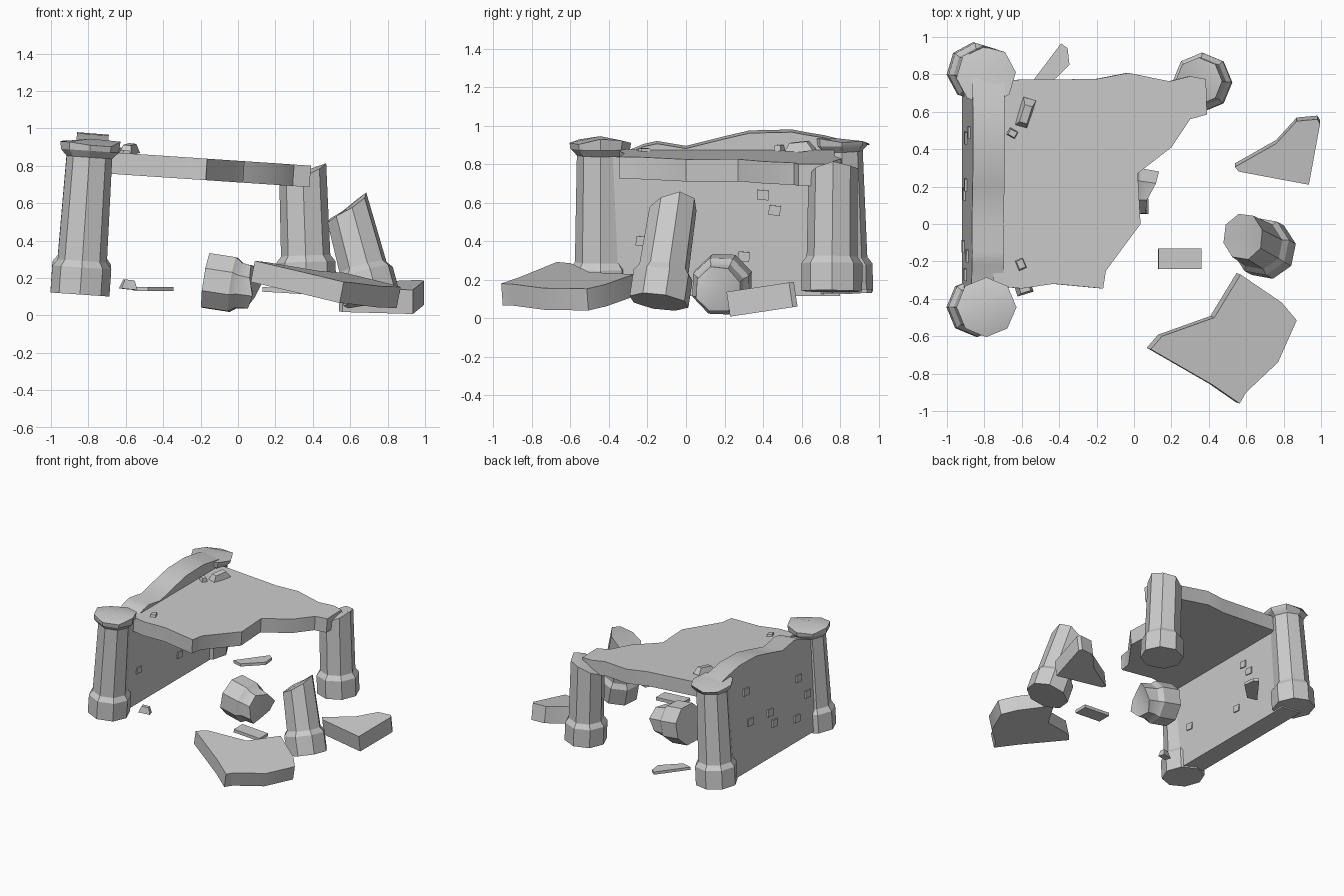
import bpy, bmesh
from math import cos, sin, pi
from mathutils import Vector, Matrix, Euler

if "Cube" in bpy.data.objects:
    bpy.data.objects.remove(bpy.data.objects["Cube"])


def finish(name, bm):
    bmesh.ops.recalc_face_normals(bm, faces=bm.faces)
    me = bpy.data.meshes.new(name)
    bm.to_mesh(me)
    bm.free()
    ob = bpy.data.objects.new(name, me)
    bpy.context.collection.objects.link(ob)
    return ob


def pillar(name, base, axis, rings, tops, rim, centre, turn=0.0):
    """Octagonal turned column with an uneven broken top."""
    bm = bmesh.new()
    rows = [[(r, h)] * 8 for r, h in rings] + [[(rim, t) for t in tops]]
    loops = [[bm.verts.new((r * cos(i * pi / 4 + turn), r * sin(i * pi / 4 + turn), h))
              for i, (r, h) in enumerate(row)] for row in rows]
    bm.faces.new(loops[0])
    for a, b in zip(loops, loops[1:]):
        for i in range(8):
            j = (i + 1) % 8
            bm.faces.new((a[i], a[j], b[j], b[i]))
    c = bm.verts.new((0, 0, centre))
    for i in range(8):
        bm.faces.new((loops[-1][i], loops[-1][(i + 1) % 8], c))
    rot = Vector((0, 0, 1)).rotation_difference(Vector(axis)).to_matrix().to_4x4()
    bm.transform(Matrix.Translation(base) @ rot)
    return finish(name, bm)


def slab(name, pts, plane, thick):
    """Outline lying on the plane z = a + b*x + c*y, thickened downwards."""
    a, b, c = plane
    down = Vector((b, c, -1)).normalized() * thick
    bm = bmesh.new()
    f = bm.faces.new([bm.verts.new((x, y, a + b * x + c * y)) for x, y in pts])
    ext = bmesh.ops.extrude_face_region(bm, geom=[f], use_keep_orig=True)
    bmesh.ops.translate(bm, vec=down, verts=[v for v in ext['geom'] if isinstance(v, bmesh.types.BMVert)])
    return finish(name, bm)


def chunk(name, loc, size, rot, taper=1.0):
    bm = bmesh.new()
    bmesh.ops.create_cube(bm, size=1)
    for v in bm.verts:
        k = taper if v.co.z > 0 else 1
        v.co = Vector((v.co.x * size[0] * k, v.co.y * size[1] * k, v.co.z * size[2]))
    bm.transform(Matrix.Translation(loc) @ Euler(rot).to_matrix().to_4x4())
    return finish(name, bm)


# Corner pillars
foot = [(.158, 0), (.158, .145), (.132, .18)]
full = foot + [(.122, .735), (.155, .77)]
pillar("front_left_pillar", (-.845, -.445, .112), (.069, 0, 1), full,
       [.83, .82, .80, .79, .81, .81, .80, .80], .16, .835)
pillar("back_left_pillar", (-.845, .815, .135), (.069, -.025, 1), full,
       [.79, .79, .76, .77, .79, .80, .81, .81], .16, .80, .1)
pillar("back_right_pillar", (.368, .757, .14), (-.035, .01, 1), foot,
       [.67, .65, .64, .60, .56, .56, .60, .64], .127, .63)

# Fallen pillars
pillar("leaning_pillar", (.715, -.14, .085), (-.27, .15, 1), foot,
       [.57, .56, .52, .49, .46, .47, .49, .53], .124, .51, .2)
pillar("fallen_pillar_base", (-.17, .195, .187), (.97, -.1, -.15), foot,
       [.23, .26, .29, .27, .23, .24, .27, .25], .124, .25, .25)

# Leaning side wall with ragged top
profile = [(-.44, .13), (.8, .13), (.8, .93), (.72, .95), (.63, .965), (.55, .98), (.33, .975),
           (.2, .945), (0, .895), (-.15, .92), (-.22, .905), (-.35, .85), (-.44, .85)]


def outer_x(z):
    return -.92 + .07 * (z - .13)


bm = bmesh.new()
f = bm.faces.new([bm.verts.new((outer_x(z), y, z)) for y, z in profile])
ext = bmesh.ops.extrude_face_region(bm, geom=[f], use_keep_orig=True)
bmesh.ops.translate(bm, vec=(.17, 0, -.014),
                    verts=[v for v in ext['geom'] if isinstance(v, bmesh.types.BMVert)])
finish("side_wall", bm)

# Bricks standing out of both wall faces
for y, z in [(.49, .75), (.46, .5), (.21, .48), (.16, .38), (-.12, .31), (-.17, .61), (-.27, .45)]:
    chunk("outer_brick", (outer_x(z) + .01, y, z), (.045, .065, .055), (.1, .07, 0))
for y, z in [(.46, .56), (.4, .64), (.3, .32), (-.23, .4)]:
    chunk("inner_brick", (outer_x(z) + .165, y, z), (.03, .06, .05), (-.1, .07, 0))

# Broken sloping roof
roof = [(-.75, .77), (-.2, .775), (-.03, .808), (.19, .763), (.3, .79), (.385, .775), (.39, .585),
        (.3, .56), (.2, .41), (.02, .27), (.035, 0), (-.15, -.25), (-.165, -.345), (-.43, -.32),
        (-.6, -.345), (-.75, -.33)]
slab("roof_slab", roof, (.827, -.067, 0), .115)

# Fallen roof pieces
slab("large_fallen_slab",
     [(.57, -.27), (.79, -.42), (.87, -.515), (.77, -.74), (.6, -.9), (.565, -.96), (.42, -.86),
      (.09, -.67), (.15, -.6), (.43, -.5)], (.3575, -.193, .072), .115)
slab("small_fallen_slab",
     [(.54, .305), (.76, .43), (.87, .55), (.98, .56), (.995, .535), (.935, .21), (.56, .28)],
     (.105, 0, .15), .13)

# Small rubble on the ground and roof
slab("flat_shard", [(-.56, .74), (-.39, .965), (-.355, .94), (-.345, .85), (-.48, .72)],
     (.152, 0, 0), .022)
chunk("flat_stone", (.245, -.185, .133), (.23, .11, .025), (0, .06, 0))
chunk("ground_stone", (-.585, -.35, .165), (.09, .05, .05), (0, .1, .3), .6)
chunk("roof_stone", (-.58, .59, .89), (.07, .16, .05), (.1, .1, -.3), .6)
chunk("roof_pebble", (-.65, .485, .88), (.055, .045, .04), (0, .07, -.5), .7)
chunk("roof_pebble", (-.605, -.215, .87), (.05, .065, .025), (0, .07, .4), .7)

# Soft shading within broken rims, sharp edges elsewhere
bpy.ops.object.select_all(action='SELECT')
bpy.context.view_layer.objects.active = bpy.context.selected_objects[0]
bpy.ops.object.shade_smooth_by_angle(angle=.52)
